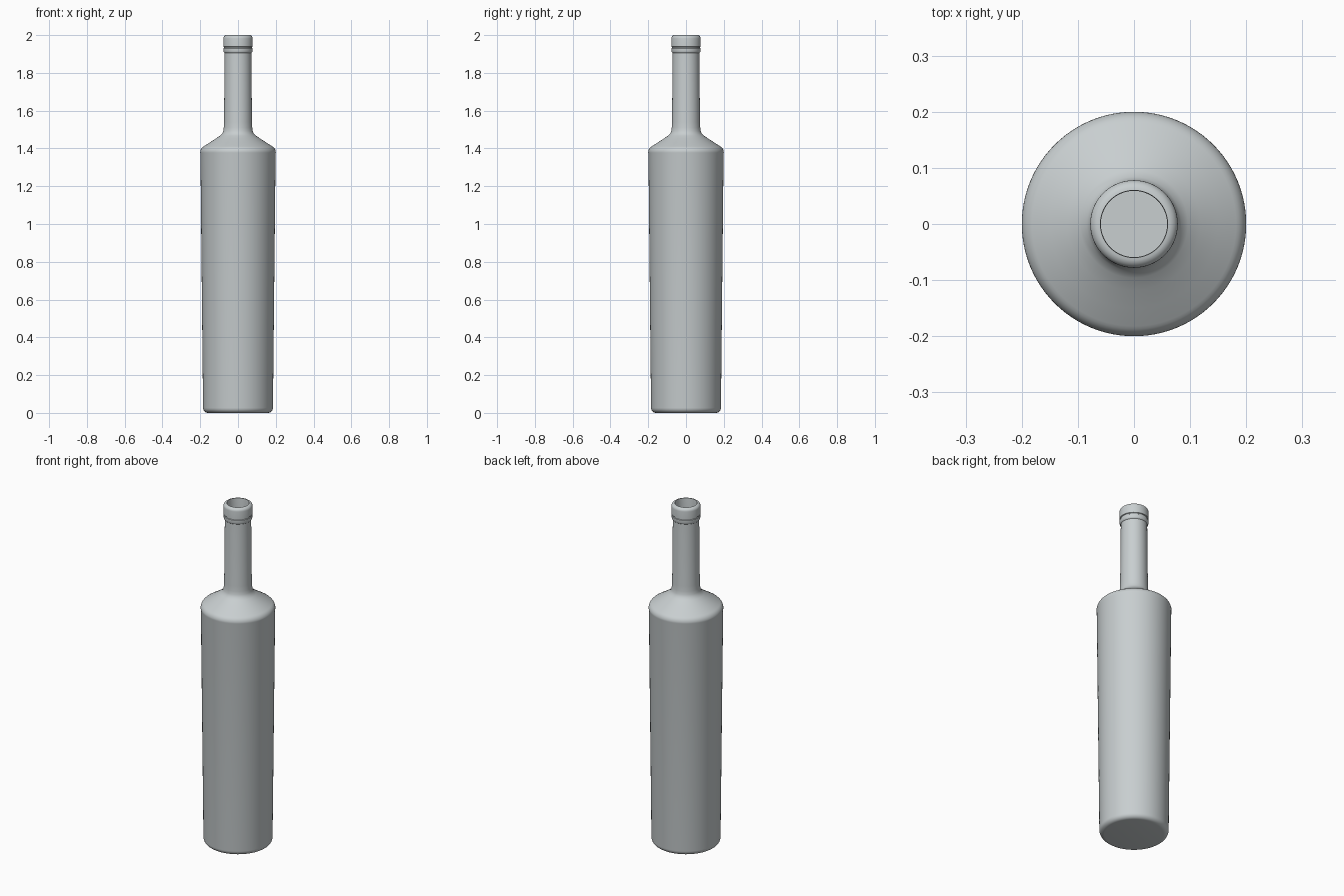
import bpy, bmesh, math

if "Cube" in bpy.data.objects:
    bpy.data.objects.remove(bpy.data.objects["Cube"])

SEGMENTS = 96

glass = bpy.data.materials.new("pale grey glass")
glass.diffuse_color = (0.58, 0.62, 0.63, 1.0)
glass.use_nodes = True
glass.node_tree.nodes["Principled BSDF"].inputs["Base Color"].default_value = glass.diffuse_color


def lathe(name, profile, material):
    """Revolve (radius, height) points around z; zero radius closes the end."""
    bm = bmesh.new()
    rings = []
    for r, z in profile:
        if r == 0:
            rings.append([bm.verts.new((0, 0, z))] * SEGMENTS)
        else:
            rings.append([bm.verts.new((r * math.cos(2 * math.pi * i / SEGMENTS),
                                        r * math.sin(2 * math.pi * i / SEGMENTS), z))
                          for i in range(SEGMENTS)])
    for a, b in zip(rings, rings[1:]):
        for i in range(SEGMENTS):
            j = (i + 1) % SEGMENTS
            bm.faces.new(list(dict.fromkeys((a[i], a[j], b[j], b[i]))))
    bmesh.ops.recalc_face_normals(bm, faces=bm.faces)
    mesh = bpy.data.meshes.new(name)
    bm.to_mesh(mesh)
    bm.free()
    mesh.materials.append(material)
    obj = bpy.data.objects.new(name, mesh)
    bpy.context.collection.objects.link(obj)
    bpy.context.view_layer.objects.active = obj
    obj.select_set(True)
    bpy.ops.object.shade_smooth_by_angle(angle=math.radians(35))
    obj.select_set(False)
    return obj


def arc(cr, cz, rad, start, end, n=6):
    """Profile points on a fillet, angles in degrees."""
    return [(cr + rad * math.cos(math.radians(start + (end - start) * k / n)),
             cz + rad * math.sin(math.radians(start + (end - start) * k / n)))
            for k in range(n + 1)]


# Outside: flat base, tapered body, sloping shoulder, slim neck
outer = [(0, 0)] + arc(0.158, 0.027, 0.027, -90, 0)
outer += [(0.199, 1.375)] + arc(0.164, 1.38, 0.036, 0, 60)
outer += [(0.15, 1.431), (0.118, 1.452), (0.096, 1.467), (0.084, 1.478),
          (0.078, 1.492), (0.0755, 1.51), (0.074, 1.54), (0.0705, 1.905)]
# Collar ring, groove and rounded lip
outer += [(0.0745, 1.908), (0.0765, 1.914), (0.0765, 1.930), (0.0735, 1.932),
          (0.0735, 1.937), (0.078, 1.939)]
outer += arc(0.060, 1.982, 0.018, 0, 90)
# Hollow inside following the outer shape
inner = [(0.059, 1.99), (0.059, 1.50), (0.075, 1.46), (0.15, 1.41),
         (0.182, 1.37), (0.168, 0.05), (0.15, 0.025), (0, 0.025)]

lathe("bottle", outer + inner, glass)
